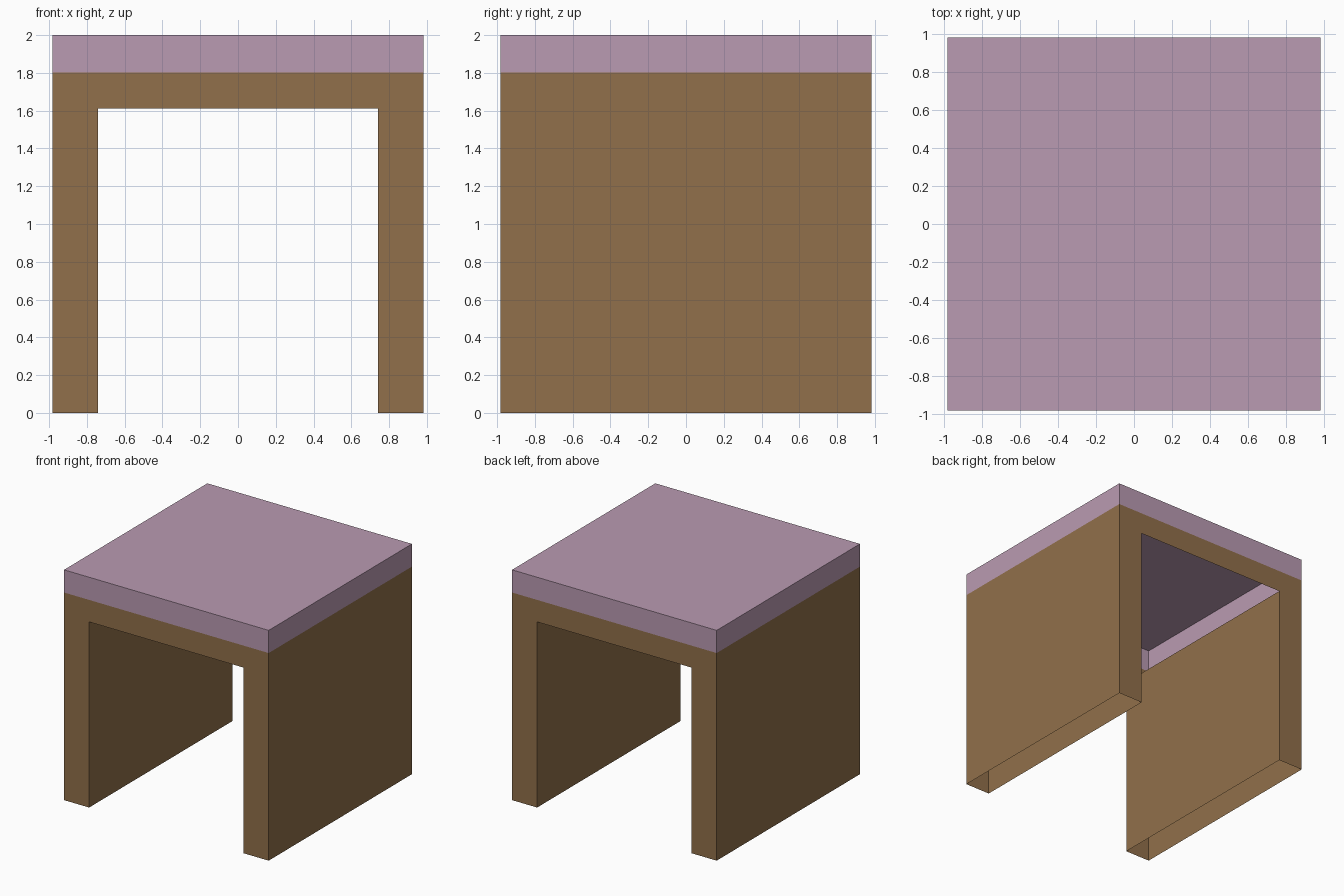
import bpy

if "Cube" in bpy.data.objects:
    bpy.data.objects.remove(bpy.data.objects["Cube"])

H, IN = 0.983, 0.742              # half width of the block, half width of the opening
TOP, SEAM, ARCH = 2.0, 1.803, 1.612


def material(name, rgb):
    m = bpy.data.materials.new(name)
    m.diffuse_color = (*rgb, 1)
    m.use_nodes = True
    m.node_tree.nodes["Principled BSDF"].inputs["Base Color"].default_value = m.diffuse_color
    return m


def extruded_shell(name, profile, walls, mat):
    """Extrude an x-z profile along y; only the listed profile edges get walls."""
    n = len(profile)
    verts = [(x, y, z) for y in (-H, H) for x, z in profile]
    faces = [list(range(n)), list(range(2 * n - 1, n - 1, -1))]
    for i in walls:
        j = (i + 1) % n
        faces.append([j, i, i + n, j + n])
    mesh = bpy.data.meshes.new(name)
    mesh.from_pydata(verts, [], faces)
    mesh.materials.append(mat)
    mesh.update()
    ob = bpy.data.objects.new(name, mesh)
    bpy.context.collection.objects.link(ob)
    return ob


pink = material("dusty pink", (0.491, 0.328, 0.445))
brown = material("wood brown", (0.283, 0.162, 0.069))

# Top cover: hollow, open underneath
extruded_shell("top_cover", [(-H, SEAM), (H, SEAM), (H, TOP), (-H, TOP)], (1, 2, 3), pink)

# Arched base: outer sides and inner leg sides, open at the feet and under the top
arch = [(-H, 0), (-IN, 0), (-IN, ARCH), (IN, ARCH), (IN, 0), (H, 0), (H, SEAM), (-H, SEAM)]
extruded_shell("arched_base", arch, (1, 3, 5, 7), brown)
